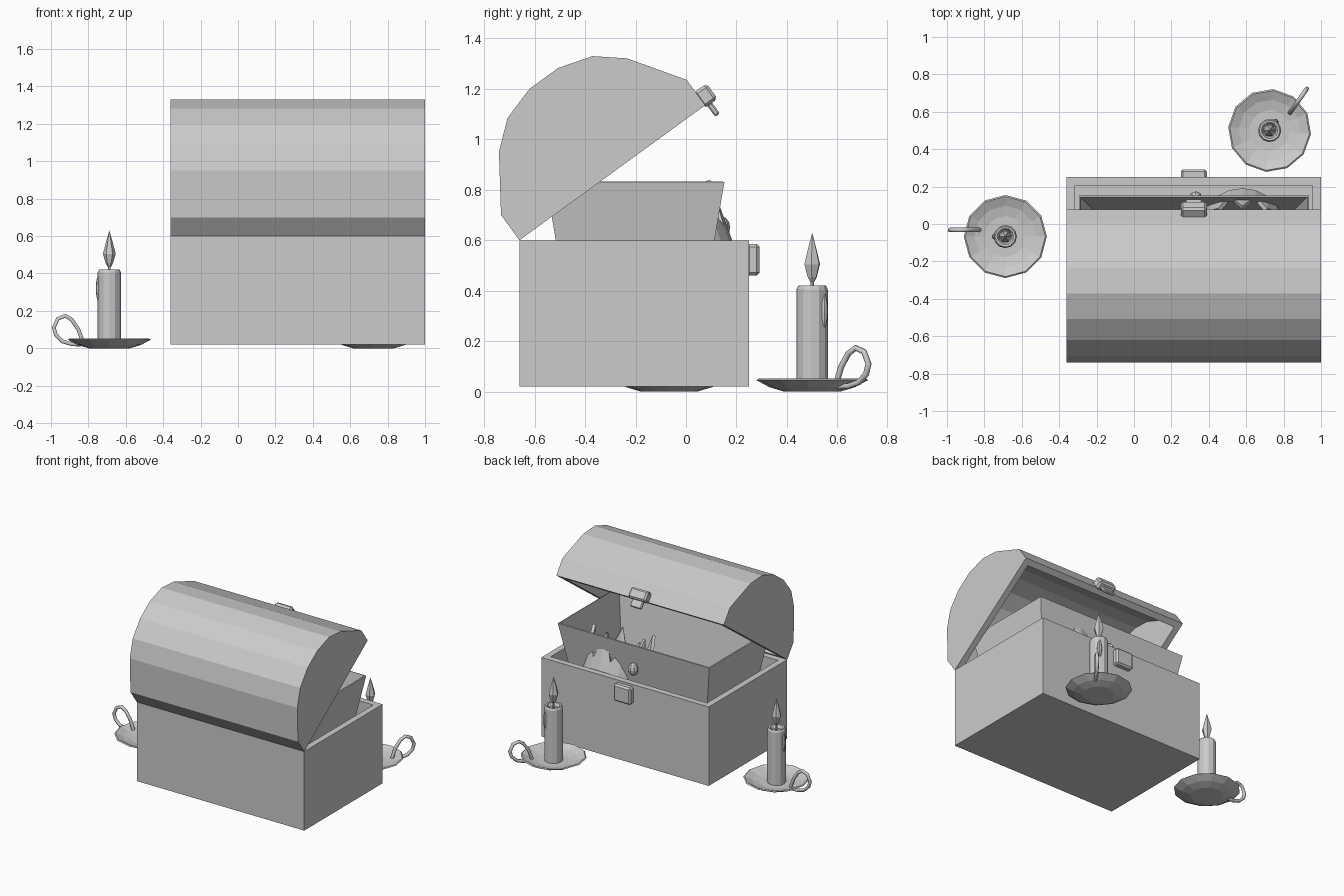
import bpy, bmesh, math, random
from mathutils import Matrix, Vector

if "Cube" in bpy.data.objects:
    bpy.data.objects.remove(bpy.data.objects["Cube"])

grey = bpy.data.materials.new("plain_grey")
grey.diffuse_color = (0.6, 0.6, 0.6, 1)
grey.use_nodes = True
grey.node_tree.nodes["Principled BSDF"].inputs["Base Color"].default_value = grey.diffuse_color
X0, X1 = -0.36, 1.0
WALL = 0.045


def finish(bm, name, mat=None, recalc=True):
    if recalc:
        bmesh.ops.recalc_face_normals(bm, faces=bm.faces[:])
    if mat is not None:
        bm.transform(mat)
    me = bpy.data.meshes.new(name)
    bm.to_mesh(me)
    bm.free()
    me.materials.append(grey)
    ob = bpy.data.objects.new(name, me)
    bpy.context.collection.objects.link(ob)
    return ob


def solidify(ob, t):
    m = ob.modifiers.new("wall", 'SOLIDIFY')
    m.thickness = t
    m.offset = -1
    m.use_even_offset = True


def open_shell(name, profile, mat=None):
    """Prism along x; the closing edge of the profile is left open."""
    bm = bmesh.new()
    a = [bm.verts.new((X0, y, z)) for y, z in profile]
    b = [bm.verts.new((X1, y, z)) for y, z in profile]
    for i in range(len(profile) - 1):
        bm.faces.new((a[i], a[i + 1], b[i + 1], b[i]))
    bm.faces.new(a)
    bm.faces.new(b[::-1])
    ob = finish(bm, name, mat)
    solidify(ob, WALL)
    return ob


def lathe(name, profile, n, mat):
    bm = bmesh.new()
    vs = [bm.verts.new((r, 0, z)) for r, z in profile]
    es = [bm.edges.new(p) for p in zip(vs, vs[1:])]
    bmesh.ops.spin(bm, geom=vs + es, axis=(0, 0, 1), cent=(0, 0, 0),
                   steps=n, angle=2 * math.pi, use_duplicate=False)
    bmesh.ops.remove_doubles(bm, verts=bm.verts[:], dist=0.0005)
    return finish(bm, name, mat)


def box(name, lo, hi, bevel=0.012, mat=None):
    lo, hi = Vector(lo), Vector(hi)
    bm = bmesh.new()
    bmesh.ops.create_cube(bm, size=1, matrix=Matrix.Translation((lo + hi) / 2)
                          @ Matrix.Diagonal((*(hi - lo), 1)))
    if bevel:
        bmesh.ops.bevel(bm, geom=bm.edges[:], offset=bevel, segments=1, affect='EDGES')
    return finish(bm, name, mat)


def ball(name, loc, scale, mat=Matrix()):
    bm = bmesh.new()
    bmesh.ops.create_uvsphere(bm, u_segments=8, v_segments=6, radius=1,
                              matrix=Matrix.Translation(loc) @ Matrix.Diagonal((*scale, 1)))
    return finish(bm, name, mat)


# chest body, open at the top
open_shell("chest_body", [(-0.66, 0.6), (-0.66, 0.02), (0.25, 0.02), (0.25, 0.6)])
box("body_latch", (0.25, 0.24, 0.46), (0.39, 0.292, 0.585))

# arched lid, swung open round the rear hinge
hinge = Matrix.Translation((0, -0.66, 0.6)) @ Matrix.Rotation(math.radians(36), 4, 'X')
half = [(0, 0), (0, 0.124), (0.141, 0.332), (0.247, 0.42), (0.385, 0.462)]
open_shell("chest_lid", half + [(0.91 - u, v) for u, v in reversed(half)], hinge)
box("lid_latch", (0.25, 0.90, -0.008), (0.39, 0.965, 0.067), mat=hinge)
box("lid_latch_tab", (0.275, 0.915, -0.06), (0.365, 0.938, 0.01), 0.006, hinge)

# flared inner tray
bm = bmesh.new()
rings = []
for z, inset in ((0.42, 0.07), (0.83, 0.0)):
    xa, xb, ya, yb = -0.295 + inset, 0.935 - inset, -0.555 + inset, 0.152 - inset
    rings.append([bm.verts.new((x, y, z)) for x, y in ((xa, ya), (xb, ya), (xb, yb), (xa, yb))])
for i in range(4):
    j = (i + 1) % 4
    bm.faces.new((rings[0][i], rings[0][j], rings[1][j], rings[1][i]))
bm.faces.new(rings[0][::-1])
solidify(finish(bm, "inner_tray"), 0.008)

# tilted crown poking through the tray front
bm = bmesh.new()
N, R = 20, 0.225
lower, upper = [], []
for i in range(N):
    a = 2 * math.pi * i / N
    c, s = R * math.cos(a), R * math.sin(a)
    lower.append(bm.verts.new((c, s, 0)))
    upper.append(bm.verts.new((c, s, 0.28 if i % 4 == 1 else 0.2 if i % 4 == 3 else 0.09)))
for i in range(N):
    j = (i + 1) % N
    bm.faces.new((lower[i], lower[j], upper[j], upper[i]))
crown_m = Matrix.Translation((0.58, -0.02, 0.5)) @ Matrix.Rotation(math.radians(20), 4, 'X')
solidify(finish(bm, "crown", crown_m, False), 0.022)
ball("loose_gem", (0.33, 0.14, 0.65), (0.035, 0.035, 0.045))

# scattered coins on the tray floor
random.seed(3)
for i in range(14):
    m = (Matrix.Translation((random.uniform(-0.1, 0.7), random.uniform(-0.4, 0.0), 0.45))
         @ Matrix.Rotation(random.uniform(-0.4, 0.4), 4, 'X'))
    lathe("coin", [(0, 0), (0.05, 0), (0.05, 0.015), (0, 0.015)], 10, m)

# two candles on dishes with looped handles
dish = [(0, 0), (0.11, 0), (0.17, 0.018), (0.222, 0.046), (0.214, 0.052),
        (0.165, 0.03), (0.11, 0.018), (0, 0.018)]
wax = [(0, 0.015), (0.062, 0.015), (0.062, 0.405), (0.055, 0.42), (0.044, 0.418),
       (0.034, 0.395), (0, 0.39)]
flame = [(0, 0.42), (0.02, 0.455), (0.034, 0.505), (0.02, 0.56), (0, 0.63)]
loop = [(-0.14, 0.03), (-0.165, 0.1), (-0.2, 0.152), (-0.235, 0.174), (-0.275, 0.158),
        (-0.297, 0.11), (-0.285, 0.07), (-0.25, 0.037), (-0.2, 0.022), (-0.15, 0.02)]
for x, y, turn in ((-0.688, -0.067, 0), (0.725, 0.5, -125)):
    m = Matrix.Translation((x, y, 0)) @ Matrix.Rotation(math.radians(turn), 4, 'Z')
    lathe("candle_dish", dish, 12, m)
    lathe("candle_wax", wax, 12, m)
    lathe("candle_wick", [(0, 0.38), (0.009, 0.38), (0.007, 0.435), (0, 0.435)], 6, m)
    lathe("candle_flame", flame, 6, m)
    ball("wax_drip", (-0.058, 0, 0.32), (0.014, 0.016, 0.07), m)
    cu = bpy.data.curves.new("dish_handle", 'CURVE')
    cu.dimensions = '3D'
    cu.bevel_depth = 0.012
    cu.bevel_resolution = 1
    cu.use_fill_caps = True
    sp = cu.splines.new('POLY')
    sp.points.add(len(loop) - 1)
    for p, (u, v) in zip(sp.points, loop):
        p.co = (u, 0.035, v, 1)
    cu.materials.append(grey)
    ob = bpy.data.objects.new("dish_handle", cu)
    ob.matrix_world = m
    bpy.context.collection.objects.link(ob)
    bpy.ops.object.select_all(action='DESELECT')
    ob.select_set(True)
    bpy.context.view_layer.objects.active = ob
    bpy.ops.object.convert(target='MESH')
